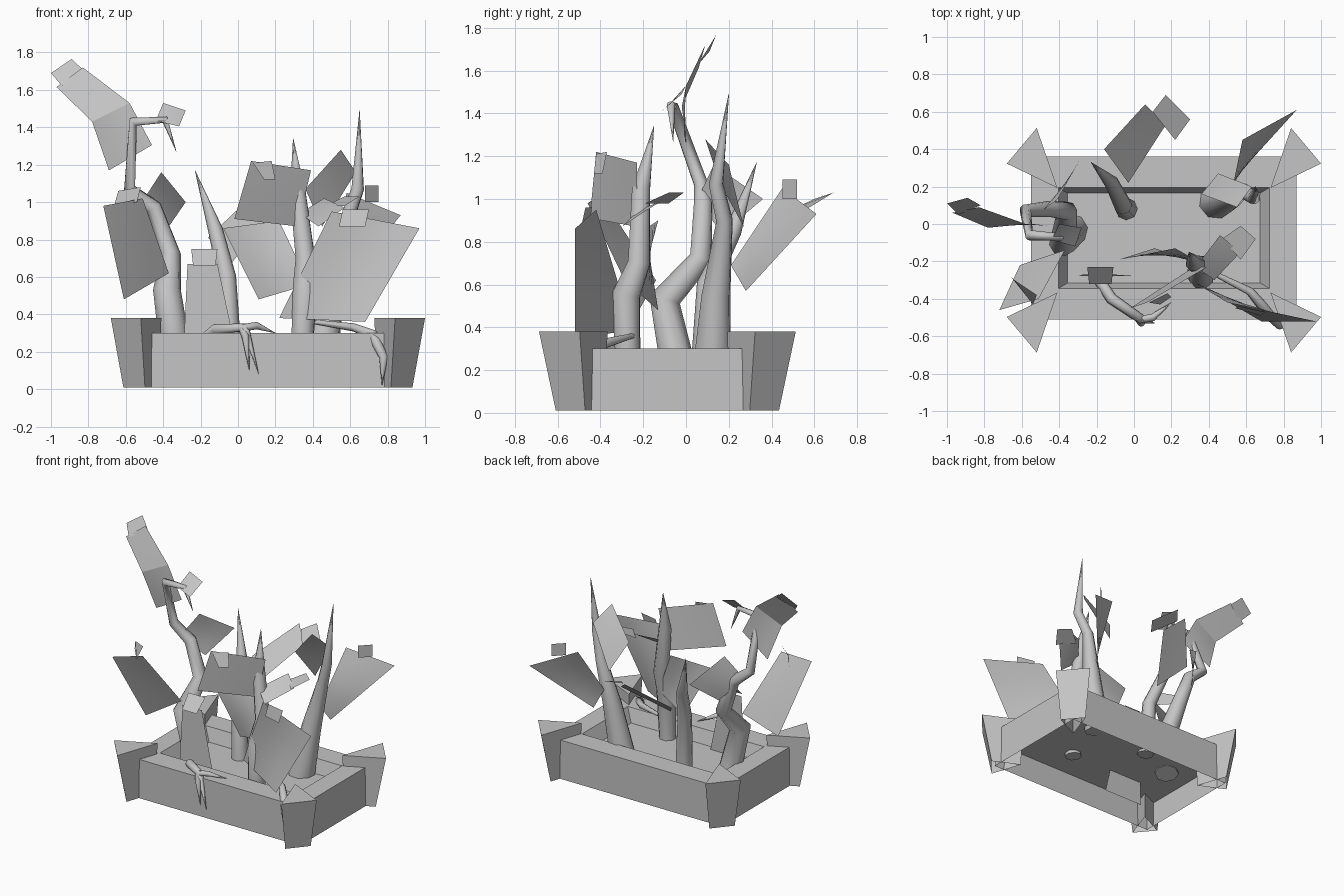
import bpy
import bmesh
from mathutils import Vector

cube = bpy.data.objects.get("Cube")
if cube:
    bpy.data.objects.remove(cube, do_unlink=True)

grey = bpy.data.materials.new("matte_grey")
grey.use_nodes = True
grey.diffuse_color = (0.56, 0.56, 0.56, 1)
grey.node_tree.nodes["Principled BSDF"].inputs["Base Color"].default_value = grey.diffuse_color

CENTRE = Vector((0.16, -0.075, 0))


def add_mesh(name, mesh):
    """Link a mesh as a named object in the shared material."""
    mesh.materials.clear()
    mesh.materials.append(grey)
    obj = bpy.data.objects.new(name, mesh)
    bpy.context.collection.objects.link(obj)
    return obj


def loft(name, loops, top_cap=False):
    """Bridge matching loops of points into a surface."""
    bm = bmesh.new()
    rings = [[bm.verts.new(p) for p in loop] for loop in loops]
    count = len(rings[0])
    for low, high in zip(rings, rings[1:]):
        for i in range(count):
            j = (i + 1) % count
            bm.faces.new((low[i], low[j], high[j], high[i]))
    if top_cap:
        bm.faces.new(rings[-1])
    bmesh.ops.recalc_face_normals(bm, faces=bm.faces)
    mesh = bpy.data.meshes.new(name)
    bm.to_mesh(mesh)
    bm.free()
    return add_mesh(name, mesh)


def rectangle(half_x, half_y, z):
    signs = ((-1, -1), (1, -1), (1, 1), (-1, 1))
    return [CENTRE + Vector((sx * half_x, sy * half_y, z)) for sx, sy in signs]


def sheet(name, corners, cuts=4):
    """Four-cornered leaf surface, subdivided so that its twist is smooth."""
    a, b, c, d = [Vector(p) for p in corners]
    bm = bmesh.new()
    grid = []
    for i in range(cuts + 1):
        left, right = a.lerp(d, i / cuts), b.lerp(c, i / cuts)
        grid.append([bm.verts.new(left.lerp(right, j / cuts)) for j in range(cuts + 1)])
    for top, bottom in zip(grid, grid[1:]):
        for j in range(cuts):
            face = bm.faces.new((top[j], top[j + 1], bottom[j + 1], bottom[j]))
            face.smooth = True
    mesh = bpy.data.meshes.new(name)
    bm.to_mesh(mesh)
    bm.free()
    return add_mesh(name, mesh)


def stem(name, points, radii):
    """Tapering kinked tube swept along a path."""
    curve = bpy.data.curves.new(name + "_path", "CURVE")
    curve.dimensions = "3D"
    curve.bevel_depth = 1
    curve.bevel_resolution = 2
    curve.use_fill_caps = True
    spline = curve.splines.new("POLY")
    spline.points.add(len(points) - 1)
    for point, co, radius in zip(spline.points, points, radii):
        point.co = (*co, 1)
        point.radius = radius
    path = bpy.data.objects.new(name + "_path", curve)
    bpy.context.collection.objects.link(path)
    mesh = bpy.data.meshes.new_from_object(
        path.evaluated_get(bpy.context.evaluated_depsgraph_get()))
    bpy.data.objects.remove(path, do_unlink=True)
    mesh.name = name
    for poly in mesh.polygons:
        poly.use_smooth = True
    add_mesh(name, mesh)


# Planter shell, open underneath, with a soil sheet reaching the outer walls
loft("planter_walls", [rectangle(0.71, 0.435, 0.01), rectangle(0.71, 0.435, 0.3),
                       rectangle(0.565, 0.27, 0.3), rectangle(0.515, 0.24, 0.2)])
sheet("soil", rectangle(0.71, 0.435, 0.2), 1)

# Wedge posts at the four corners, narrowing downward and open underneath
wedge = [Vector(p) for p in ((0.84, 0.41, 0), (0.68, 0.6, 0), (0.57, 0.28, 0))]
pivot = Vector((0.6, 0.32, 0))
post_centre = CENTRE - Vector((0, 0.012, 0))
for side, sx in (("left", 1), ("right", -1)):
    for end, sy in (("back", 1), ("front", -1)):
        loops = []
        for z, scale in ((0.01, 0.72), (0.38, 1)):
            flat = [pivot + (p - pivot) * scale for p in wedge]
            loops.append([post_centre + Vector((p.x * sx, p.y * sy, z)) for p in flat])
        loft(f"{end}_{side}_post", loops, top_cap=True)

# Main stems
stem("right_tall_stem",
     [(-0.33, -0.03, 0.18), (-0.38, -0.1, 0.53), (-0.36, 0.07, 0.72), (-0.45, 0.08, 0.97),
      (-0.58, 0.07, 1.07), (-0.56, -0.06, 1.43), (-0.39, -0.07, 1.44), (-0.33, -0.06, 1.27)],
     (0.085, 0.075, 0.055, 0.045, 0.035, 0.028, 0.02, 0.001))
stem("back_stem",
     [(-0.04, 0.08, 0.18), (-0.06, 0.1, 0.6), (-0.12, 0.22, 0.85), (-0.23, 0.33, 1.17)],
     (0.06, 0.05, 0.04, 0.001))
stem("middle_stem",
     [(0.34, -0.27, 0.18), (0.36, -0.28, 0.55), (0.36, -0.22, 0.7), (0.32, -0.21, 1.05),
      (0.295, -0.15, 1.34)],
     (0.06, 0.07, 0.055, 0.045, 0.001))
stem("left_stem",
     [(0.44, 0.12, 0.18), (0.51, 0.14, 0.55), (0.58, 0.18, 0.9), (0.64, 0.14, 1.07),
      (0.65, 0.2, 1.49)],
     (0.095, 0.07, 0.04, 0.035, 0.001))

# Thin shoots drooping over the front wall
stem("front_shoot",
     [(-0.2, -0.28, 0.25), (-0.12, -0.4, 0.32), (0.04, -0.51, 0.33), (0.11, -0.53, 0.08)],
     (0.03, 0.03, 0.025, 0.001))
stem("front_side_shoot",
     [(0.04, -0.51, 0.33), (0.1, -0.5, 0.34), (0.2, -0.42, 0.3)], (0.02, 0.02, 0.001))
stem("front_drooping_tip",
     [(0.02, -0.5, 0.33), (0.04, -0.53, 0.28), (0.06, -0.53, 0.1)], (0.02, 0.02, 0.001))
stem("front_left_shoot",
     [(0.4, -0.25, 0.36), (0.62, -0.36, 0.33), (0.72, -0.48, 0.29), (0.78, -0.54, 0.17),
      (0.77, -0.53, 0.02)],
     (0.012, 0.022, 0.03, 0.025, 0.001))

# Leaves: far edge first, then the edge nearest the stem; flaps sit at the far edges
sheet("top_leaf_outer", [(-0.97, 0.06, 1.615), (-0.83, 0.09, 1.72),
                         (-0.58, 0, 1.53), (-0.78, -0.02, 1.43)])
sheet("top_leaf_inner", [(-0.78, -0.02, 1.43), (-0.58, 0, 1.53),
                         (-0.46, -0.01, 1.305), (-0.69, 0.02, 1.17)])
sheet("top_leaf_flap", [(-1, 0.11, 1.69), (-0.89, 0.14, 1.765),
                        (-0.82, 0.1, 1.7), (-0.94, 0.05, 1.62)], 1)
sheet("branch_leaf", [(-0.4, 0, 1.53), (-0.28, -0.02, 1.49),
                      (-0.315, -0.12, 1.405), (-0.44, -0.085, 1.435)])
sheet("right_side_leaf", [(-0.72, -0.46, 0.98), (-0.51, -0.4, 1.02),
                          (-0.37, -0.14, 0.62), (-0.61, -0.22, 0.48)])
sheet("right_side_flap", [(-0.64, -0.3, 1.06), (-0.52, -0.38, 1.08),
                          (-0.54, -0.43, 1), (-0.66, -0.28, 0.99)], 1)
sheet("right_inner_leaf", [(-0.41, 0.13, 1.16), (-0.28, 0.36, 1),
                           (-0.39, 0.17, 0.84), (-0.52, 0.05, 0.99)])
sheet("low_front_leaf", [(-0.27, -0.27, 0.67), (-0.11, -0.27, 0.67),
                         (0.03, -0.28, 0.02), (-0.3, -0.28, 0.02)])
sheet("low_front_flap", [(-0.25, -0.23, 0.75), (-0.11, -0.23, 0.75),
                         (-0.12, -0.32, 0.66), (-0.24, -0.32, 0.66)], 1)
sheet("front_upper_leaf", [(0.07, -0.42, 1.22), (0.39, -0.23, 1.17),
                           (0.32, -0.23, 0.87), (-0.02, -0.45, 0.91)])
sheet("front_upper_flap", [(0.08, -0.42, 1.21), (0.18, -0.37, 1.22),
                           (0.2, -0.39, 1.12), (0.14, -0.43, 1.12)], 1)
sheet("front_middle_leaf", [(-0.08, -0.19, 0.86), (0.22, -0.13, 0.9),
                            (0.38, -0.22, 0.56), (0.11, -0.13, 0.48)])
sheet("front_large_leaf", [(0.5, -0.42, 0.95), (0.97, -0.52, 0.86),
                           (0.68, -0.52, 0.36), (0.22, -0.25, 0.38)])
sheet("front_large_flap", [(0.56, -0.44, 0.96), (0.7, -0.47, 0.96),
                           (0.68, -0.49, 0.87), (0.54, -0.45, 0.87)], 1)
sheet("left_bridge_leaf", [(0.46, -0.06, 1.02), (0.57, -0.15, 0.97),
                           (0.43, -0.3, 0.87), (0.33, -0.23, 0.94)])
sheet("left_bridge_flap", [(0.57, -0.01, 1.03), (0.65, -0.08, 1.03),
                           (0.57, -0.19, 0.98), (0.47, -0.08, 0.98)], 1)
sheet("left_upper_leaf", [(0.55, 0.09, 1.28), (0.63, 0.2, 1.16),
                          (0.45, 0.27, 0.87), (0.36, 0.16, 1.07)])
sheet("left_back_leaf", [(0.87, 0.61, 0.93), (0.58, 0.45, 1.05),
                         (0.53, 0.21, 0.69), (0.57, 0.28, 0.57)])
sheet("left_back_flap", [(0.68, 0.45, 1.09), (0.75, 0.52, 1.09),
                         (0.75, 0.52, 1), (0.68, 0.45, 1)], 1)
sheet("back_leaf", [(0.06, 0.64, 1.02), (0.17, 0.53, 0.93),
                    (-0.03, 0.22, 0.68), (-0.16, 0.4, 0.81)])
sheet("back_flap", [(0.17, 0.69, 1.03), (0.3, 0.56, 0.95),
                    (0.22, 0.45, 0.93), (0.1, 0.6, 1)], 1)
